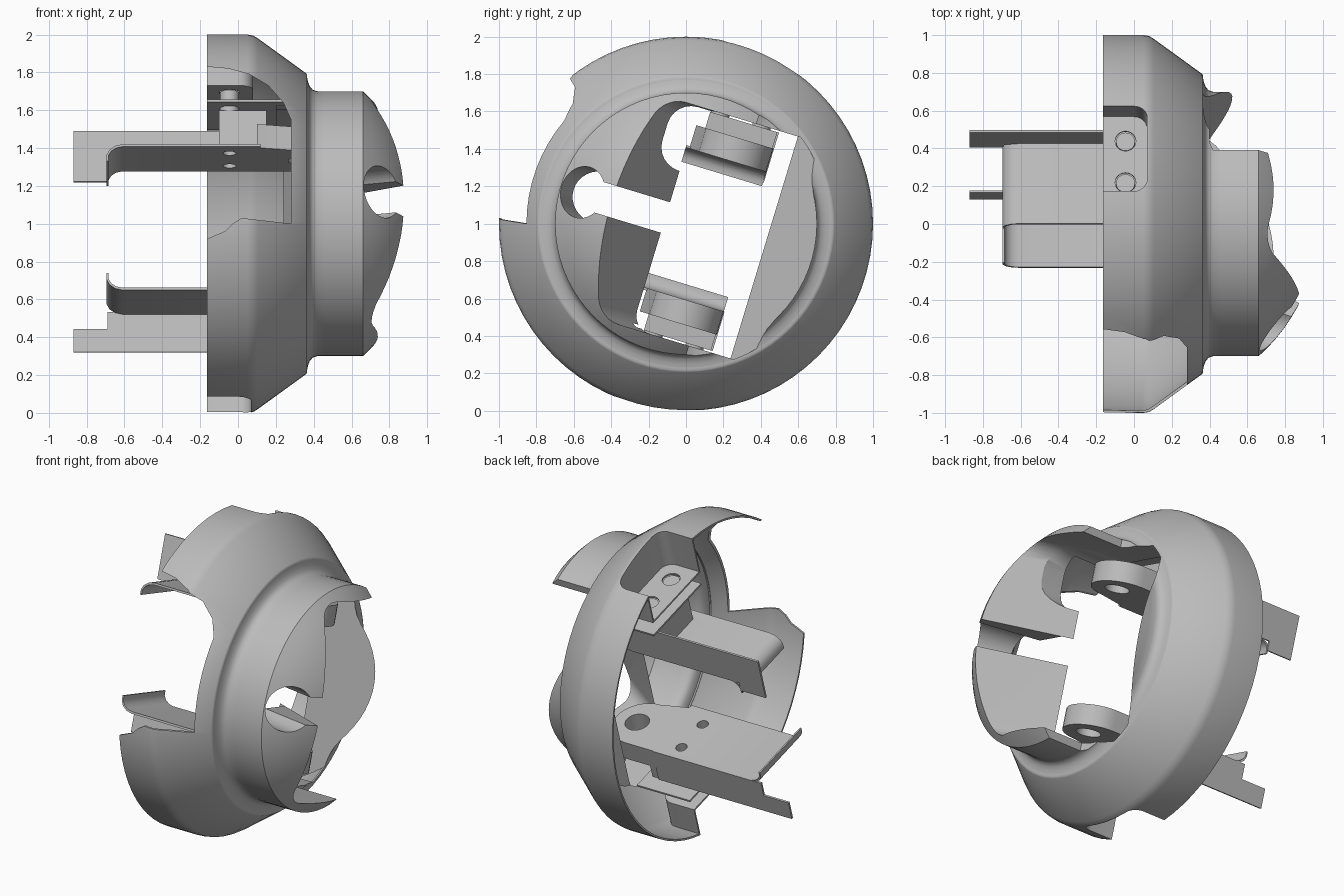
import bpy, bmesh, math
from mathutils import Matrix, Vector

cube = bpy.data.objects.get("Cube")
if cube:
    bpy.data.objects.remove(cube)

grey = bpy.data.materials.new("plain grey")
grey.use_nodes = True
grey.diffuse_color = (0.5, 0.5, 0.5, 1)
grey.node_tree.nodes["Principled BSDF"].inputs["Base Color"].default_value = (0.5, 0.5, 0.5, 1)

# Tilted frame about the main axis: x along the axis, s across, t up
LIFT = Matrix.Translation((0, 0, 1))
TILT = LIFT @ Matrix.Rotation(math.radians(-16.9), 4, 'X')


def finish(name, bm, matrix):
    bmesh.ops.recalc_face_normals(bm, faces=bm.faces)
    bm.transform(matrix)
    me = bpy.data.meshes.new(name)
    bm.to_mesh(me)
    bm.free()
    me.materials.append(grey)
    ob = bpy.data.objects.new(name, me)
    bpy.context.collection.objects.link(ob)
    return ob


def prism(name, pts, axis, lo, hi, matrix=TILT, soft=None):
    """Extrude a 2D outline along one axis; soft picks edges to round by a rule."""
    bm = bmesh.new()
    verts = []
    for a, b in pts:
        co = [a, b]
        co.insert(axis, lo)
        verts.append(bm.verts.new(co))
    face = bm.faces.new(verts)
    ext = bmesh.ops.extrude_face_region(bm, geom=[face])
    step = Vector((0, 0, 0))
    step[axis] = hi - lo
    bmesh.ops.translate(bm, vec=step, verts=[v for v in ext["geom"] if isinstance(v, bmesh.types.BMVert)])
    if soft:
        edges = [e for e in bm.edges if soft(e.verts[0].co, e.verts[1].co)]
        bmesh.ops.bevel(bm, geom=edges, offset=0.1, segments=6, profile=0.5, affect='EDGES')
    return finish(name, bm, matrix)


def rect(a0, a1, b0, b1):
    return [(a0, b0), (a1, b0), (a1, b1), (a0, b1)]


def rounded(a0, a1, b0, b1, r, n=6):
    pts = []
    for k, (a, b) in enumerate([(a1 - r, b1 - r), (a0 + r, b1 - r), (a0 + r, b0 + r), (a1 - r, b0 + r)]):
        for i in range(n + 1):
            ang = (k + i / n) * math.pi / 2
            pts.append((a + r * math.cos(ang), b + r * math.sin(ang)))
    return pts


def circle(a, b, r, n=24):
    return [(a + r * math.cos(i * math.tau / n), b + r * math.sin(i * math.tau / n)) for i in range(n)]


def lathe(name, profile, closed, steps=72):
    bm = bmesh.new()
    vs = [bm.verts.new((x, 0, r)) for x, r in profile]
    es = [bm.edges.new(p) for p in zip(vs, vs[1:])]
    if closed:
        es.append(bm.edges.new((vs[-1], vs[0])))
    bmesh.ops.spin(bm, geom=vs + es, cent=(0, 0, 0), axis=(1, 0, 0), angle=math.tau, steps=steps)
    bmesh.ops.remove_doubles(bm, verts=bm.verts, dist=0.0005)
    return finish(name, bm, LIFT)


def cut(ob, cutters):
    for c in cutters:
        c.hide_render = True
        mod = ob.modifiers.new("cut", 'BOOLEAN')
        mod.operation, mod.solver, mod.object = 'DIFFERENCE', 'EXACT', c
    dg = bpy.context.evaluated_depsgraph_get()
    dg.update()
    me = bpy.data.meshes.new_from_object(ob.evaluated_get(dg))
    ob.modifiers.clear()
    ob.data = me
    for c in cutters:
        bpy.data.objects.remove(c)
    return ob


def smooth(ob):
    bpy.ops.object.select_all(action='DESELECT')
    ob.select_set(True)
    bpy.context.view_layer.objects.active = ob
    bpy.ops.object.shade_smooth_by_angle(angle=math.radians(32))


# Outer ring: thin shell with a large front notch and two small rear notches
outer = [(-0.165, 1), (0.05, 1), (0.08, 0.995), (0.105, 0.98), (0.36, 0.795), (0.366, 0.785), (0.366, 0.768)]
inner = [(x - 0.008 if x > 0 else x, r - 0.012) for x, r in outer[:-1]]
ring = lathe("outer_ring", outer + [(0.356, 0.768)] + inner[::-1], True)
notch = [(-0.3, 0.83), (-0.165, 0.83), (-0.05, 0.82), (0.06, 0.79), (0.16, 0.73), (0.24, 0.64), (0.28, 0.55),
         (0.28, 0), (0.02, 0.03), (-0.03, 0), (-0.07, -0.04), (-0.165, -0.08), (-0.3, -0.1)]
cutters = [prism("notch_cutter", notch, 1, -1.3, -0.3, LIFT)]
for lo, hi in [(0.7, 1.2), (-1.2, -0.7)]:
    cutters.append(prism("rear_notch_cutter", rounded(-0.4, 0.07, -0.12, 0.37, 0.07), 2, lo, hi))
smooth(cut(ring, cutters))

# Domed face: collar, cylinder and spherical cap
profile = [(0.2, 0), (0.2, 0.77), (0.366, 0.77), (0.37, 0.75), (0.38, 0.725), (0.395, 0.708), (0.42, 0.7), (0.66, 0.7)]
for i in range(1, 13):
    ang = math.asin(0.7 / 0.935) * (1 - i / 12)
    profile.append((0.04 + 0.935 * math.cos(ang), 0.935 * math.sin(ang)))
dome = lathe("domed_face", profile, False)

wedge = [(-0.3, -0.115), (0.4, -0.115), (1.3, -0.68), (1.3, 1.43), (0.24, 0.437), (-0.3, 0.437)]
side = [(1.3, 0.205), (0.42, 0.205), (0.4, 0.25), (0.4, 0.58), (0.73, 0.9), (1.3, 0.9)]
eye = prism("eye_cutter", circle(0, 0, 0.14, 32), 0, -0.6, 0.6,
            TILT @ Matrix.Translation((0.75, -0.575, 0)) @ Matrix.Rotation(math.radians(-18), 4, 'Z'))
dome = cut(dome, [
    prism("wedge_cutter", wedge, 2, -0.62, 0.62,
          soft=lambda a, b: a.y < -0.1 and b.y < -0.1 and a.z * b.z > 0 and abs(a.x - b.x) > 0.1),
    prism("side_cutter", side, 2, -1, 1),
    prism("slot_cutter", rect(-0.575, 0, -0.085, 0.085), 0, 0, 1.3),
    prism("scoop_cutter", rounded(-0.25, 0.15, 0.26, 0.615, 0.13), 0, 0, 1.3),
    eye])

# Hollow the dome: remove the rear cap and the deep walls of the openings
bm = bmesh.new()
bm.from_mesh(dome.data)
bm.transform(TILT.inverted())
bmesh.ops.bisect_plane(bm, geom=bm.verts[:] + bm.edges[:] + bm.faces[:], plane_co=(0.46, 0, 0), plane_no=(1, 0, 0))
gone = []
for f in bm.faces:
    c, n = f.calc_center_median(), f.normal
    r = math.hypot(c.y, c.z)
    rear = c.x < 0.21
    stub = r > 0.76 and c.x < 0.364 and abs(n.x) < 0.1
    deep = c.x < 0.46 and r < 0.69 and abs(n.x) < 0.4 and abs(c.z) < 0.6
    flank = abs(n.y) > 0.95 and (abs(c.y + 0.115) < 0.01 or abs(c.y - 0.437) < 0.01)
    if rear or stub or deep or flank:
        gone.append(f)
bmesh.ops.delete(bm, geom=gone, context='FACES')
bm.transform(TILT)
bm.to_mesh(dome.data)
bm.free()
smooth(dome)

# Two folded brackets with their mounts, mirrored above and below the axis
SCREWS = [(-0.045, 0.005), (-0.045, 0.235)]
for label, k in [("upper", 1), ("lower", -1)]:
    def span(lo, hi):
        return tuple(sorted((k * lo, k * hi)))

    def holes(spots, r):
        return [prism("hole_cutter", circle(x, s, r), 2, *span(0.2, 0.9)) for x, s in spots]

    # plate with a curled end
    under = [(0.12, 0.39), (-0.61, 0.39), (-0.645, 0.382), (-0.67, 0.365), (-0.685, 0.34), (-0.685, 0.31)]
    over = [(-0.695, 0.31), (-0.695, 0.343), (-0.68, 0.372), (-0.65, 0.394), (-0.61, 0.403), (0.12, 0.403)]
    plate = prism(label + "_bracket_plate", [(x, k * t) for x, t in under + over], 1, -0.12, 0.33)
    smooth(cut(plate, holes(SCREWS, 0.035)))

    # side flange with a tail tab
    tab = 0.33 if k > 0 else 0.485
    flange = [(-0.87, tab), (-0.69, tab), (-0.69, 0.39), (0.1, 0.39), (0.1, 0.61), (-0.87, 0.61)]
    prism(label + "_bracket_flange", [(x, k * t) for x, t in flange], 1, 0.322, 0.334)

    # rounded lug with a pivot hole, and the thicker block behind it
    lug = [(0.1, 0.33), (0.1, -0.1)]
    lug += [(0.3 + 0.19 * math.sin(i * math.pi / 16), 0.14 - 0.19 * math.cos(i * math.pi / 16)) for i in range(17)]
    body = prism(label + "_lug", lug, 2, *span(0.39, 0.52))
    smooth(cut(body, holes([(0.34, 0.14)], 0.075)))
    block = prism(label + "_block", rect(-0.1, 0.15, -0.05, 0.325), 2, *span(0.395, 0.61))
    smooth(cut(block, holes(SCREWS, 0.035)))

    # recessed pocket in the ring, open at the rear, with two screw holes
    tray = [(max(x, -0.165), s) for x, s in rounded(-0.4, 0.08, -0.13, 0.38, 0.08)]
    pocket = prism(label + "_pocket", tray, 2, *span(0.725, 1.1))
    trim = lathe("trim_cutter", [(-0.5, 0.99), (-0.5, 1.5), (0.3, 1.5), (0.3, 0.99)], True)
    well = prism("well_cutter", rounded(-0.4, 0.07, -0.12, 0.37, 0.07), 2, *span(0.737, 1.2))
    smooth(cut(pocket, [trim, well] + holes(SCREWS, 0.055)))

    # inner shelf and pins
    prism(label + "_shelf", rect(-0.165, 0.25, -0.115, 0.4), 2, *span(0.638, 0.65))
    for x, s in SCREWS:
        smooth(prism(label + "_pin", circle(x, s, 0.05), 2, *span(0.6, 0.725)))
